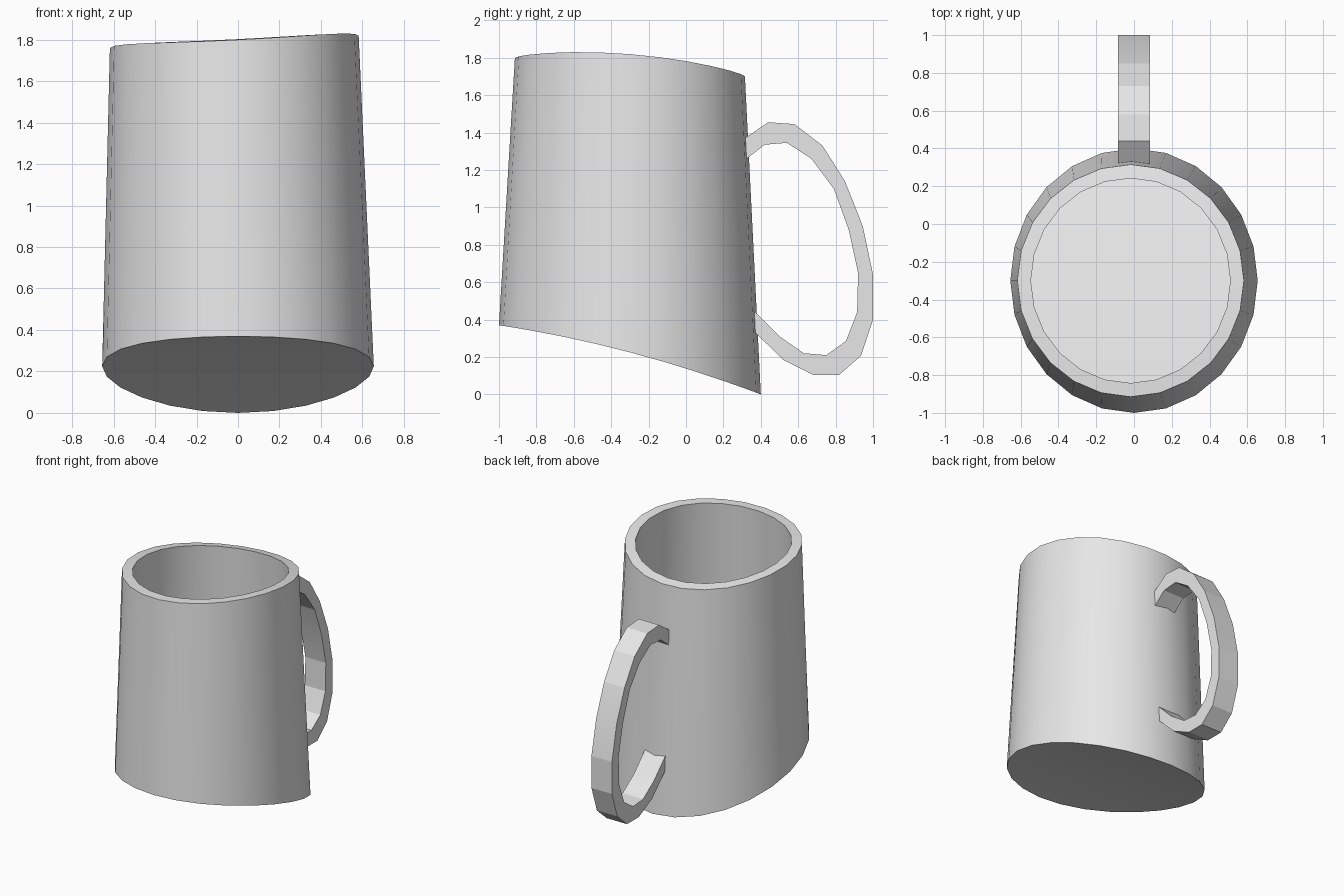
import bpy, bmesh, math

cube = bpy.data.objects.get("Cube")
if cube:
    bpy.data.objects.remove(cube, do_unlink=True)

grey = bpy.data.materials.new("plain grey")
grey.use_nodes = True
colour = (0.8, 0.8, 0.8, 1)
grey.diffuse_color = colour
grey.node_tree.nodes["Principled BSDF"].inputs["Base Color"].default_value = colour

SIDES = 24
MID_Y = -0.3


def finish(bm, name, angle):
    bmesh.ops.recalc_face_normals(bm, faces=bm.faces[:])
    mesh = bpy.data.meshes.new(name)
    bm.to_mesh(mesh)
    bm.free()
    obj = bpy.data.objects.new(name, mesh)
    bpy.context.collection.objects.link(obj)
    mesh.materials.append(grey)
    bpy.ops.object.select_all(action='DESELECT')
    obj.select_set(True)
    bpy.context.view_layer.objects.active = obj
    bpy.ops.object.shade_smooth_by_angle(angle=math.radians(angle))
    return obj


# Gently bowed, slanted heights of the base and the rim
def base_height(x, y):
    d = y - MID_Y
    return 0.225 - 0.264 * d - 0.082 * d * d


def floor_height(x, y):
    return base_height(x, y) + 0.08


def rim_height(x, y):
    d = y - MID_Y
    return 1.79 + 0.05 * x - 0.08 * d - 0.105 * d * d


def ring(bm, cx, rx, ry, height):
    verts = []
    for i in range(SIDES):
        a = 2 * math.pi * i / SIDES
        x, y = cx + rx * math.sin(a), MID_Y - ry * math.cos(a)
        verts.append(bm.verts.new((x, y, height(x, y))))
    return verts


def cap(bm, verts):
    # Strips across the ring keep the bowed cap even
    half = SIDES // 2
    for i in range(half):
        corners = [verts[i], verts[i + 1], verts[-i - 1], verts[-i]]
        bm.faces.new(list(dict.fromkeys(corners)))


# Mug body: base, outer wall, rim, inner wall, inside floor
bm = bmesh.new()
rings = [ring(bm, 0, 0.655, 0.70, base_height),
         ring(bm, -0.018, 0.60, 0.615, rim_height),
         ring(bm, -0.018, 0.528, 0.542, rim_height),
         ring(bm, 0, 0.575, 0.615, floor_height)]
for low, high in zip(rings, rings[1:]):
    for i in range(SIDES):
        j = (i + 1) % SIDES
        bm.faces.new((low[i], low[j], high[j], high[i]))
cap(bm, rings[0])
cap(bm, rings[-1])
finish(bm, "mug_body", 30)

# Handle: flat band following a lopsided loop, ends sunk into the wall
outer = [(.30, 1.36), (.44, 1.455), (.58, 1.445), (.73, 1.33), (.85, 1.14),
         (.945, .9), (1, .64), (1, .4), (.935, .205), (.82, .105),
         (.68, .105), (.52, .185), (.345, .355)]
inner = [(.30, 1.24), (.42, 1.335), (.54, 1.345), (.67, 1.26), (.79, 1.1),
         (.87, .88), (.92, .65), (.915, .44), (.855, .285), (.75, .21),
         (.63, .22), (.5, .31), (.345, .465)]
bm = bmesh.new()
loops = []
for (oy, oz), (iy, iz) in zip(outer, inner):
    loops.append([bm.verts.new(p) for p in
                  ((-.085, oy, oz), (.085, oy, oz), (.085, iy, iz), (-.085, iy, iz))])
for a, b in zip(loops, loops[1:]):
    for i in range(4):
        j = (i + 1) % 4
        bm.faces.new((a[i], a[j], b[j], b[i]))
bm.faces.new(loops[0])
bm.faces.new(loops[-1])
finish(bm, "handle", 10)
